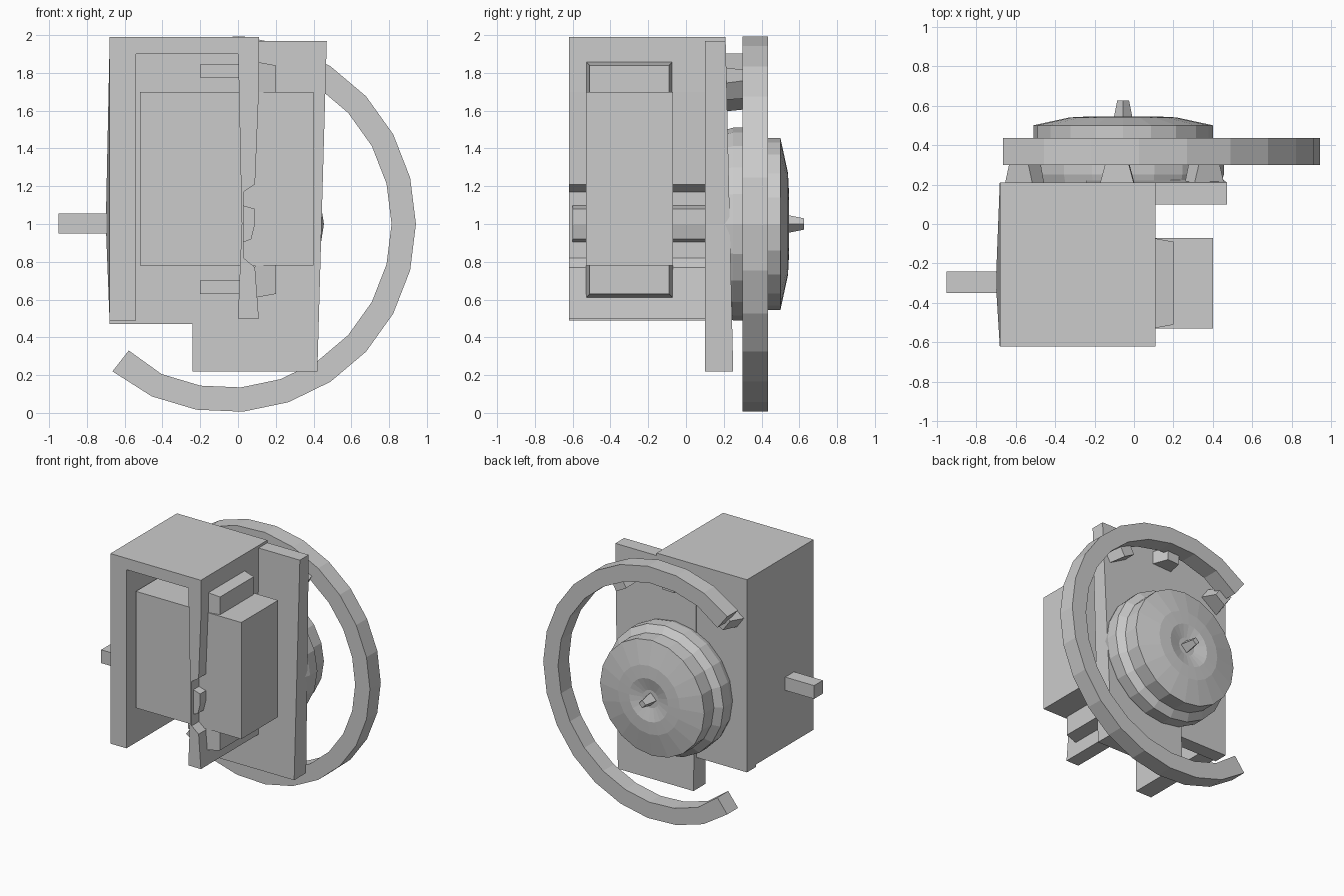
import bpy, bmesh
from math import sin, cos, pi, radians
from mathutils import Vector

cube = bpy.data.objects.get("Cube")
if cube:
    bpy.data.objects.remove(cube, do_unlink=True)

grey = bpy.data.materials.new("plain grey")
grey.use_nodes = True
COLOUR = (0.6, 0.6, 0.6, 1)
grey.diffuse_color = COLOUR
grey.node_tree.nodes["Principled BSDF"].inputs["Base Color"].default_value = COLOUR


def finish(name, bm):
    bmesh.ops.recalc_face_normals(bm, faces=bm.faces)
    mesh = bpy.data.meshes.new(name)
    bm.to_mesh(mesh)
    bm.free()
    mesh.materials.append(grey)
    ob = bpy.data.objects.new(name, mesh)
    bpy.context.collection.objects.link(ob)
    return ob


def box(name, x, y, z):
    bm = bmesh.new()
    bmesh.ops.create_cube(bm, size=1)
    for v in bm.verts:
        v.co = [lo + (c + 0.5) * (hi - lo) for c, (lo, hi) in zip(v.co, (x, y, z))]
    return finish(name, bm)


def prism(name, outline, y0, y1):
    """Extrude an (x, z) outline along y."""
    bm = bmesh.new()
    face = bm.faces.new([bm.verts.new((x, y0, z)) for x, z in outline])
    new = bmesh.ops.extrude_face_region(bm, geom=[face])["geom"]
    bmesh.ops.translate(bm, vec=(0, y1 - y0, 0),
                        verts=[g for g in new if isinstance(g, bmesh.types.BMVert)])
    return finish(name, bm)


def lathe(name, profile, cx, cz, sides):
    """Stack rings of (radius, y) around an axis parallel to y."""
    bm = bmesh.new()
    rings = [[bm.verts.new((cx + r * cos(2 * pi * i / sides), y,
                            cz + r * sin(2 * pi * i / sides)))
              for i in range(sides)] for r, y in profile]
    for a, b in zip(rings, rings[1:]):
        for i in range(sides):
            j = (i + 1) % sides
            bm.faces.new((a[i], a[j], b[j], b[i]))
    bm.faces.new(rings[0])
    bm.faces.new(rings[-1])
    return finish(name, bm)


# Open housing: top, side walls and back
box("housing_top", (-0.68, 0.11), (-0.62, 0.21), (1.90, 1.99))
box("housing_back", (-0.68, 0.11), (0.10, 0.21), (0.47, 1.95))
side = box("housing_right_wall", (-0.68, -0.54), (-0.62, 0.21), (0.49, 1.95))
bm = bmesh.new()
bm.from_mesh(side.data)
outer = min(bm.faces, key=lambda f: f.calc_center_median().x)
centre = bmesh.ops.poke(bm, faces=[outer])["verts"][0]
centre.co = (-0.70, -0.30, 1.0)
bm.to_mesh(side.data)
bm.free()

# Inner wall, narrowed at the middle
prism("housing_left_wall",
      [(0, 1.95), (0.11, 1.95), (0.11, 1.7), (0.09, 1.21), (0.03, 1.17),
       (0.03, 0.82), (0.09, 0.77), (0.11, 0.5), (0, 0.5), (0.02, 1.0)],
      -0.62, 0.12)
prism("wall_boss", [(0.02, 0.9), (0.07, 0.92), (0.09, 1.0), (0.09, 1.08), (0.02, 1.1)],
      -0.60, 0.11)

# Coil block with its flange and retaining pins
box("coil_block", (-0.52, 0.40), (-0.53, -0.07), (0.78, 1.70))
flange = box("coil_flange", (0.09, 0.20), (-0.53, -0.07), (0.61, 1.86))
for v in flange.data.vertices:
    if v.co.x > 0.15:
        v.co.z += 0.02 if v.co.z < 1 else -0.02
        v.co.y += 0.02 if v.co.y < -0.3 else -0.02
for name, z in (("lower_pin", 0.665), ("upper_pin", 1.81)):
    box(name, (-0.20, 0.02), (-0.34, -0.26), (z - 0.035, z + 0.035))

# Shaft on the outer side
box("side_shaft", (-0.95, -0.67), (-0.35, -0.24), (0.95, 1.055))

# Mounting plate behind, with a lower lug
plate = prism("mounting_plate",
              [(-0.24, 0.22), (0.42, 0.22), (0.47, 1.97), (0.05, 1.97), (-0.24, 1.9)],
              0.10, 0.21)
for v in plate.data.vertices:
    if v.co.y > 0.15 and v.co.z < 1:
        v.co.y = 0.25

# Round drum and spindle
CX, CZ = -0.055, 1.0
lathe("rear_drum", [(0.49, 0.18), (0.51, 0.25), (0.51, 0.34), (0.455, 0.38),
                    (0.455, 0.50), (0.27, 0.54), (0.17, 0.545), (0.07, 0.52)], CX, CZ, 20)
lathe("spindle", [(0.055, 0.50), (0.03, 0.625)], CX, CZ, 4)

# Open ring: rectangular section swept along an arc
bm = bmesh.new()
rows = []
STEPS = 18
for i in range(STEPS + 1):
    a = radians(-128 + 256 * i / STEPS)
    inner, outer_r = (0.85, 0.99) if i in (0, STEPS) else (0.868, 0.997)
    rows.append([bm.verts.new((CX + r * cos(a), y, CZ + r * sin(a)))
                 for r, y in ((inner, 0.30), (outer_r, 0.30),
                              (outer_r, 0.435), (inner, 0.435))])
for a, b in zip(rows, rows[1:]):
    for k in range(4):
        m = (k + 1) % 4
        bm.faces.new((a[k], a[m], b[m], b[k]))
bm.faces.new(rows[0])
bm.faces.new(rows[-1])
finish("open_ring", bm)

# Wedge brackets joining the upper ring to the plate
for name, deg in (("bracket_right", 126), ("bracket_middle", 92), ("bracket_left", 61)):
    a = radians(deg)
    out = Vector((cos(a), 0, sin(a)))
    along = Vector((-sin(a), 0, cos(a)))
    bm = bmesh.new()
    for y, half, low, high in ((0.19, 0.09, 0.80, 0.90), (0.34, 0.05, 0.79, 0.90)):
        for s in (-half, half):
            for r in (low, high):
                bm.verts.new(Vector((CX, y, CZ)) + out * r + along * s)
    bmesh.ops.convex_hull(bm, input=bm.verts)
    finish(name, bm)
